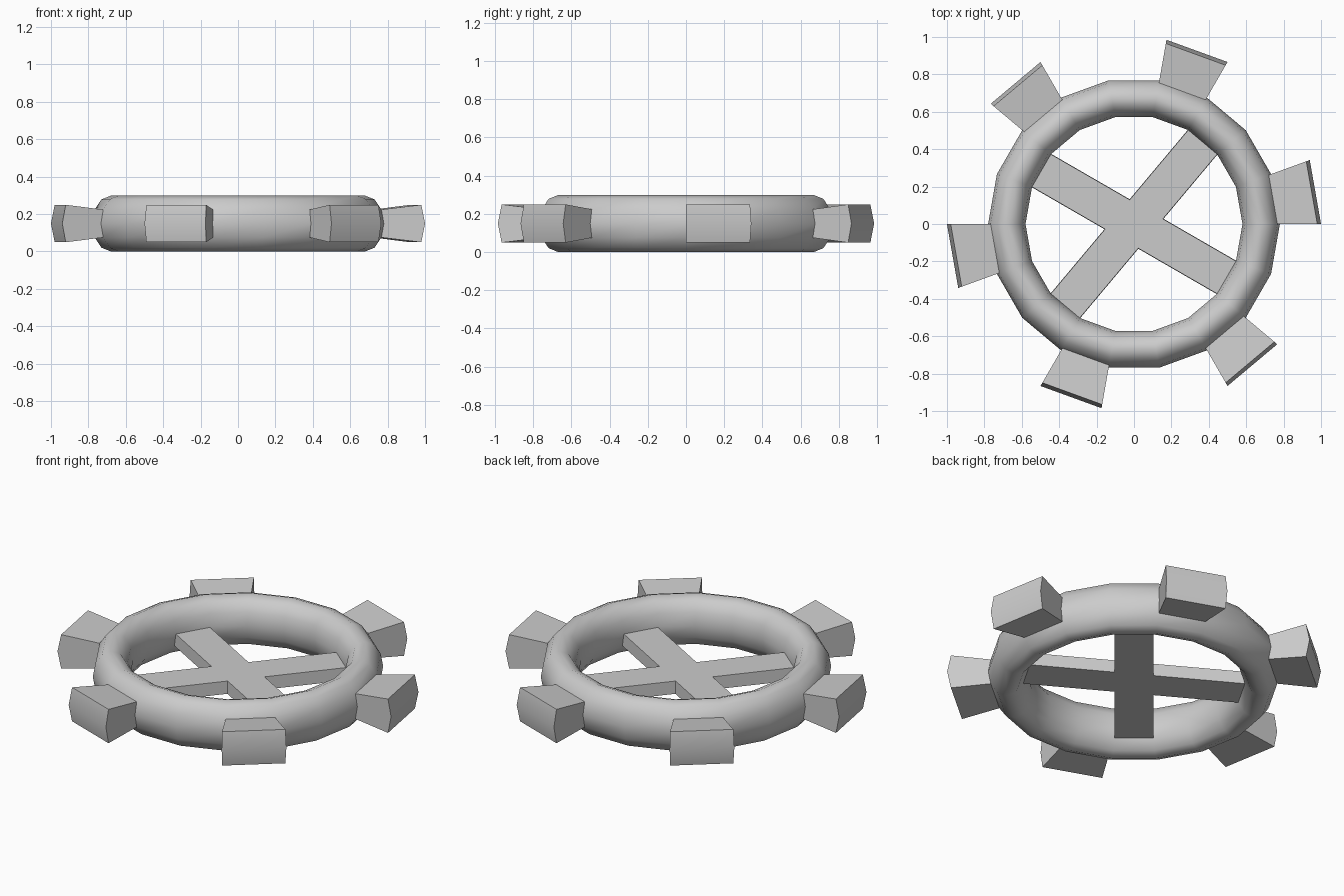
import bpy, bmesh
from math import cos, sin, tau

if "Cube" in bpy.data.objects:
    bpy.data.objects.remove(bpy.data.objects["Cube"])

N, M = 18, 12                    # sides around the wheel, sides around the tube
R, RW, RH, ZC = 0.68, 0.10, 0.149, 0.149
TEETH = range(0, N, 3)           # sectors that carry a tooth
SPOKES = ((2, 11), (7, 16))      # opposite sectors joined by a spoke
TOOTH_ROWS, SPOKE_ROW = (M - 1, 0), M // 2

bm = bmesh.new()


def polar(i, r, z):
    a = tau * i / N
    return bm.verts.new((r * cos(a), r * sin(a), z))


# Ring: elliptical tube, left open where teeth and spokes grow out
ring = [[polar(i, R + RW * cos(tau * j / M), ZC + RH * sin(tau * j / M))
         for j in range(M)] for i in range(N)]
spoke_sectors = [s for pair in SPOKES for s in pair]
for i in range(N):
    for j in range(M):
        if (i in TEETH and j in TOOTH_ROWS) or (i in spoke_sectors and j == SPOKE_ROW):
            continue
        a, b, k = ring[i], ring[(i + 1) % N], (j + 1) % M
        bm.faces.new((a[j], b[j], b[k], a[k]))

# Teeth: flared radial extrusions with a ridged end
for i in TEETH:
    base, tip = [], []
    for s in (i, (i + 1) % N):
        base.append([ring[s][j] for j in (M - 1, 0, 1)])
        tip.append([polar(s, r, ZC + z) for r, z in ((0.98, -0.1), (1.0, 0), (0.98, 0.1))])
    for k in (0, 1):
        bm.faces.new((tip[0][k], tip[1][k], tip[1][k + 1], tip[0][k + 1]))
        for side in (0, 1):
            b, t = base[side], tip[side]
            bm.faces.new((b[k], t[k], t[k + 1], b[k + 1]))
    for k in (0, 2):
        bm.faces.new((base[0][k], tip[0][k], tip[1][k], base[1][k]))

# Spokes: flat bars bridging opposite inner faces
for s, t in SPOKES:
    j = SPOKE_ROW
    p, q = ring[s], ring[s + 1]
    u, v = ring[(t + 1) % N], ring[t]
    a = (p[j], q[j], q[j + 1], p[j + 1])
    b = (u[j], v[j], v[j + 1], u[j + 1])
    for k in range(4):
        n = (k + 1) % 4
        bm.faces.new((a[k], a[n], b[n], b[k]))

bmesh.ops.recalc_face_normals(bm, faces=bm.faces)
mesh = bpy.data.meshes.new("gear_wheel")
bm.to_mesh(mesh)
bm.free()
wheel = bpy.data.objects.new("gear_wheel", mesh)
bpy.context.collection.objects.link(wheel)
bpy.context.view_layer.objects.active = wheel
wheel.select_set(True)
bpy.ops.object.shade_smooth_by_angle(angle=0.9)
